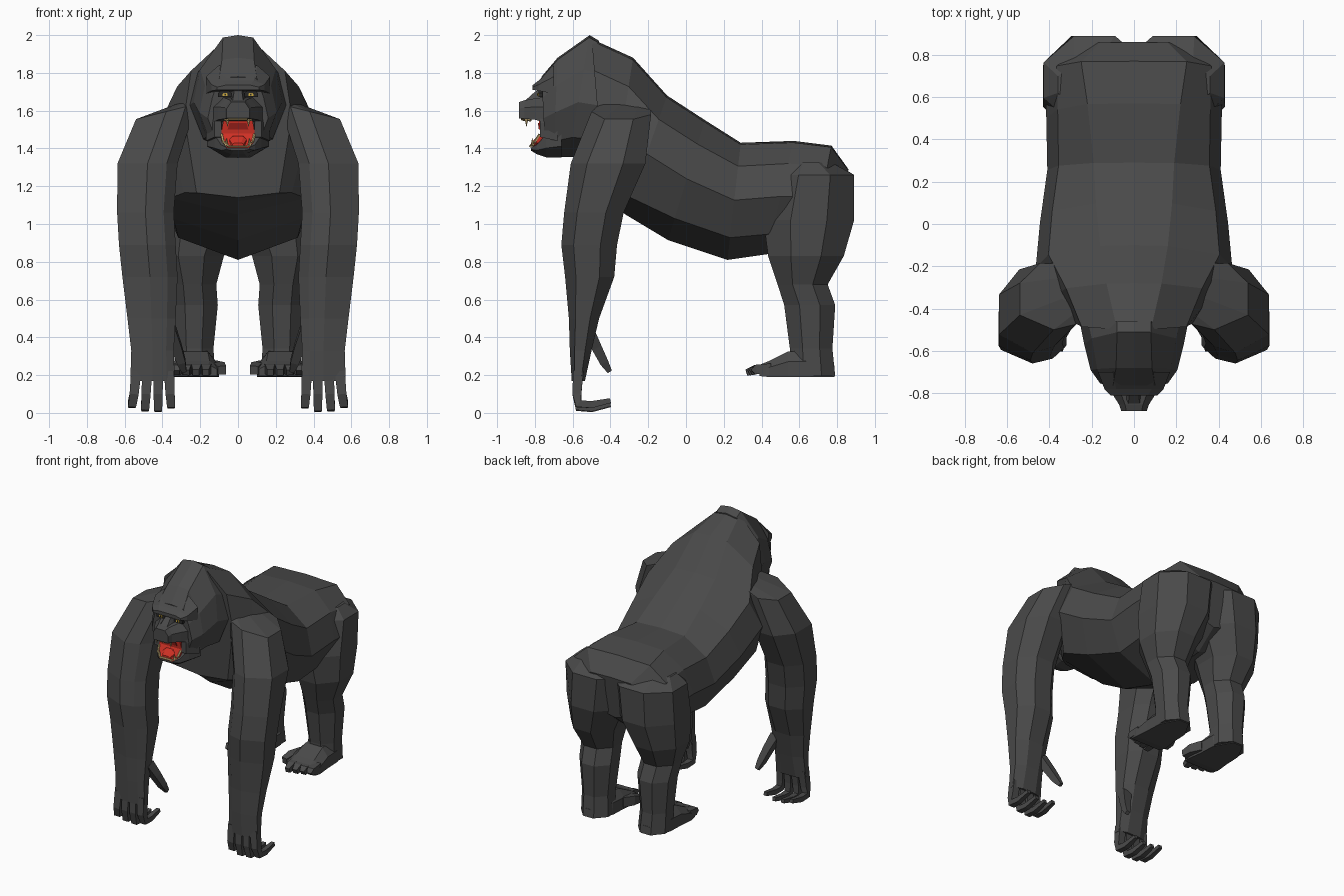
import bpy, bmesh, math
from mathutils import Vector


def material(name, r, g, b):
    m = bpy.data.materials.new(name)
    m.diffuse_color = (r, g, b, 1)
    return m


FUR = material("charcoal fur", .068, .068, .068)
DARK = material("dark socket", .02, .02, .02)
RED = material("mouth red", .62, .03, .018)
DEEP = material("throat red", .3, .014, .01)
CREAM = material("tooth cream", .62, .46, .2)
YELLOW = material("eye yellow", .6, .4, .05)


def skin(name, rings, mat, mirror=False):
    """Bridge equal-sized closed rings and cap both ends."""
    bm = bmesh.new()
    rows = [[bm.verts.new(p) for p in ring] for ring in rings]
    n = len(rows[0])
    for a, b in zip(rows, rows[1:]):
        for i in range(n):
            j = (i + 1) % n
            bm.faces.new((a[i], a[j], b[j], b[i]))
    bm.faces.new(rows[0])
    bm.faces.new(rows[-1])
    bmesh.ops.recalc_face_normals(bm, faces=bm.faces)
    me = bpy.data.meshes.new(name)
    bm.to_mesh(me)
    bm.free()
    me.materials.append(mat)
    ob = bpy.data.objects.new(name, me)
    bpy.context.collection.objects.link(ob)
    if mirror:
        mod = ob.modifiers.new("mirror", 'MIRROR')
        mod.use_mirror_merge = False
    return ob


def spine_ring(spec, profile):
    """Symmetric ring from a top point, bottom point, half width and ridge width."""
    ty, tz, by, bz, w, ridge = spec
    half = [(ridge if f is None else f * w, ty + (by - ty) * t, tz + (bz - tz) * t)
            for t, f in profile]
    return half + [(-x, y, z) for x, y, z in half[-2:0:-1]]


LEG_PTS = [(.3, 0), (.7, 0), (1, .3), (1, .7), (.7, 1), (.3, 1), (0, .7), (0, .3)]
ARM_PTS = [(.18, .08), (.5, 0), (1, .22), (1, .7), (.7, 1), (.25, 1), (0, .75), (0, .25)]


def limb_ring(pts, z, y0, y1, x0, x1, lean=0):
    """Chamfered horizontal ring; lean lowers the outer side."""
    return [(x0 + (x1 - x0) * u, y0 + (y1 - y0) * v, z - lean * u) for u, v in pts]


def box_ring(y, x0, x1, z0, z1, inset=.2):
    """Ring across y, narrowed along its z1 edge."""
    d = (x1 - x0) * inset
    return [(x0, y, z0), (x1, y, z0), (x1, y, z0 + (z1 - z0) * .6), (x1 - d, y, z1),
            (x0 + d, y, z1), (x0, y, z0 + (z1 - z0) * .6)]


def tube(name, path, radii, mat, mirror=False, sides=5):
    path = [Vector(p) for p in path]
    rings = []
    for i, p in enumerate(path):
        d = (path[min(i + 1, len(path) - 1)] - path[max(i - 1, 0)]).normalized()
        ref = Vector((1, 0, 0)) if abs(d.x) < .8 else Vector((0, 1, 0))
        u = d.cross(ref).normalized()
        v = d.cross(u)
        rings.append([p + (u * math.cos((k + .5) * math.tau / sides) +
                           v * math.sin((k + .5) * math.tau / sides)) * radii[i]
                      for k in range(sides)])
    return skin(name, rings, mat, mirror)


# Torso: neck to rump, last value sets how low the belly edge sits
skin("torso", [spine_ring(s[:6], [(0, 0), (.015, None), (.2, .87), (.49, 1), (s[6], .77), (1, 0)])
               for s in (
    (-.50, 1.98, -.43, 1.14, .285, .08, .97),
    (-.28, 1.88, -.40, 1.12, .37, .13, .94),
    (-.10, 1.68, -.32, 1.05, .465, .16, .86),
    (.10, 1.55, -.095, .915, .445, .18, .82),
    (.29, 1.43, .22, .81, .41, .19, .81),
    (.57, 1.44, .43, .84, .415, .22, .82),
    (.77, 1.415, .66, .86, .42, .25, .82),
    (.86, 1.29, .81, .98, .27, .16, .82))], FUR)

# Head
head_profile = [(0, 0), (.02, None), (.28, .85), (.55, 1), (.84, .72), (1, 0)]
skin("head", [spine_ring(s, head_profile) for s in (
    (-.46, 1.97, -.48, 1.35, .255, .08),
    (-.51, 2.0, -.62, 1.355, .235, .08),
    (-.68, 1.88, -.70, 1.355, .205, .085),
    (-.765, 1.78, -.745, 1.38, .16, .10))], FUR)

# Brow ridge, nose bridge, upper muzzle, lower jaw
skin("brow", [box_ring(y, -w, w, z0, z1) for y, w, z0, z1 in (
    (-.70, .17, 1.69, 1.84), (-.78, .14, 1.705, 1.76), (-.812, .11, 1.71, 1.735))], FUR)
skin("nose_bridge", [box_ring(y, -w, w, z0, z1) for y, w, z0, z1 in (
    (-.74, .045, 1.60, 1.73), (-.80, .035, 1.60, 1.70), (-.85, .045, 1.60, 1.655))], FUR)
skin("muzzle", [box_ring(y, -w, w, z0, z1) for y, w, z0, z1 in (
    (-.72, .15, 1.53, 1.675), (-.80, .105, 1.552, 1.665),
    (-.855, .07, 1.557, 1.655), (-.885, .06, 1.56, 1.645))], FUR)
skin("lower_jaw", [box_ring(y, -w, w, z1, z0, .3) for y, w, z0, z1 in (
    (-.66, .165, 1.353, 1.50), (-.74, .125, 1.353, 1.475),
    (-.79, .09, 1.37, 1.42), (-.82, .06, 1.388, 1.405))], FUR)
skin("cheek", [box_ring(y, x0, x1, z0, z1) for y, x0, x1, z0, z1 in (
    (-.68, .07, .17, 1.44, 1.62), (-.772, .088, .125, 1.46, 1.58))], FUR, True)

# Open mouth, throat and tongue
skin("mouth", [[(-w, y, z), (w, y, z), (w, -.72, z), (-w, -.72, z)] for z, w, y in (
    (1.56, .075, -.78), (1.48, .09, -.77), (1.43, .083, -.795), (1.402, .055, -.822))], RED)
skin("throat", [[(-w, y, z), (w, y, z), (w, -.76, z), (-w, -.76, z)] for z, w, y in (
    (1.535, .045, -.784), (1.50, .055, -.779))], DEEP)
skin("tongue", [box_ring(y, -w, w, z0, z1) for y, w, z0, z1 in (
    (-.75, .05, 1.43, 1.48), (-.79, .045, 1.425, 1.46), (-.82, .03, 1.41, 1.43))], RED)

# Teeth
tube("lower_teeth", [(-.087, -.775, 1.475), (-.078, -.80, 1.435), (-.048, -.824, 1.411),
                     (.048, -.824, 1.411), (.078, -.80, 1.435), (.087, -.775, 1.475)],
     [.007] * 6, CREAM)
tube("upper_teeth", [(-.068, -.82, 1.551), (-.045, -.868, 1.555),
                     (.045, -.868, 1.555), (.068, -.82, 1.551)], [.008] * 4, CREAM)
tube("upper_fang", [(.055, -.845, 1.56), (.056, -.845, 1.515)], [.011, .001], CREAM, True)
tube("lower_fang", [(.062, -.808, 1.415), (.06, -.815, 1.455)], [.011, .001], CREAM, True)

# Eyes set into dark sockets
skin("eye_socket", [box_ring(y, .035, .105, 1.672, 1.706) for y in (-.76, -.782)], DARK, True)
skin("eye", [box_ring(y, .055, .081, 1.677, 1.694) for y in (-.78, -.787)], YELLOW, True)
skin("pupil", [box_ring(y, .064, .072, 1.68, 1.69) for y in (-.785, -.79)], DARK, True)

# Arms
skin("arm", [limb_ring(ARM_PTS, *r) for r in (
    (1.68, -.40, -.19, .16, .34, .05),
    (1.635, -.50, -.185, .22, .54, .08),
    (1.32, -.61, -.215, .32, .638),
    (1.06, -.645, -.33, .34, .64),
    (.89, -.66, -.365, .33, .63),
    (.72, -.64, -.38, .32, .612),
    (.50, -.62, -.46, .33, .585),
    (.33, -.615, -.50, .34, .565),
    (.17, -.605, -.535, .335, .57))], FUR, True)

# Fingers and thumb
for i in range(4):
    x = .365 + .058 * i
    tip = .354 + .069 * i
    low = (.038, .018, .022, .04)[i]
    tube(f"finger_{i + 1}", [(x, -.57, .22), ((x + tip) / 2, -.578, .10), (tip, -.567, low + .008),
                             (tip, -.50, low + .004), (tip, -.40, low + .025)],
         [.038, .034, .03, .026, .018], FUR, True, 4)
tube("thumb", [(.36, -.52, .44), (.325, -.475, .35), (.30, -.435, .27), (.285, -.405, .22)],
     [.045, .038, .032, .018], FUR, True, 4)

# Legs
skin("leg", [limb_ring(LEG_PTS, *r) for r in (
    (1.345, .56, .76, .10, .36, .02),
    (1.26, .47, .89, -.055, .428),
    (1.02, .41, .89, -.02, .43),
    (.83, .435, .835, .075, .42),
    (.68, .485, .75, .115, .365),
    (.57, .52, .79, .107, .355),
    (.34, .55, .775, .13, .335),
    (.195, .55, .79, .12, .335))], FUR, True)

# Feet and toes
skin("foot", [box_ring(*r) for r in (
    (.785, .19, .27, .19, .25),
    (.66, .12, .335, .19, .33),
    (.54, .115, .34, .19, .325),
    (.44, .10, .35, .19, .275),
    (.39, .11, .345, .195, .255))], FUR, True)
for i in range(4):
    x = .165 + .052 * i
    tube(f"toe_{i + 1}", [(x, .45, .235), (x + .004, .37, .23), (x + .006, .32 + .012 * i, .214)],
         [.038, .035, .024], FUR, True, 4)
tube("big_toe", [(.14, .54, .24), (.10, .47, .235), (.085, .41, .225)],
     [.05, .045, .032], FUR, True, 4)
